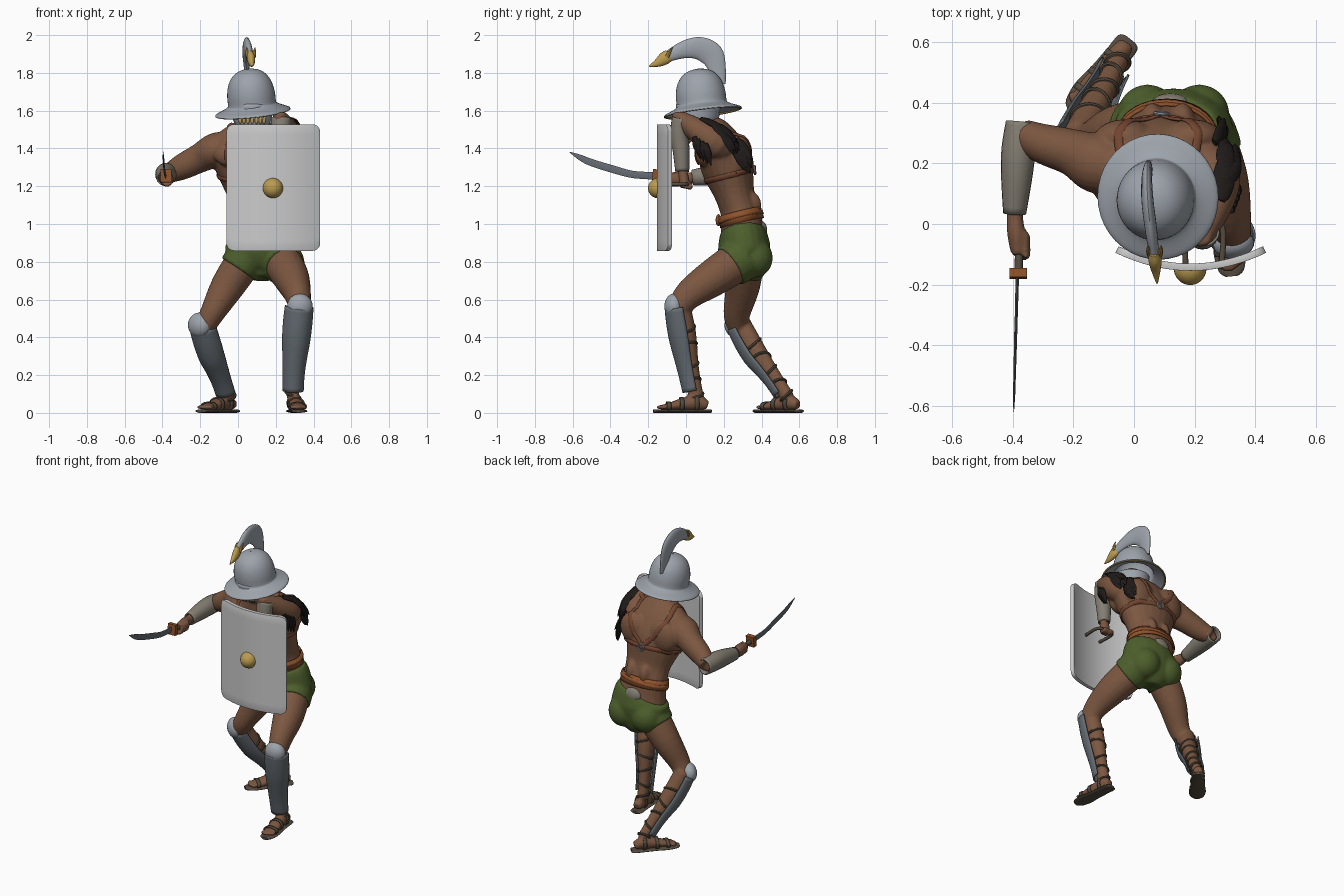
import bpy, math, random
from mathutils import Vector, Matrix
from mathutils.bvhtree import BVHTree

if "Cube" in bpy.data.objects:
    bpy.data.objects.remove(bpy.data.objects["Cube"])
random.seed(4)

def material(name, rgb):
    m = bpy.data.materials.new(name)
    m.diffuse_color = (*rgb, 1)
    m.use_nodes = True
    m.node_tree.nodes["Principled BSDF"].inputs["Base Color"].default_value = m.diffuse_color
    return m

skin = material("skin", (.2, .095, .052))
green = material("green_cloth", (.075, .115, .025))
steel = material("steel", (.34, .37, .41))
dark_steel = material("dark_steel", (.13, .15, .17))
gold = material("gold", (.5, .33, .08))
leather = material("leather", (.27, .085, .025))
strap_brown = material("strap", (.17, .06, .03))
band_grey = material("band", (.09, .07, .05))
fur = material("fur", (.014, .011, .01))
linen = material("linen", (.23, .21, .17))
pale = material("pale", (.66, .66, .66))

def mesh_object(name, verts, faces, mat):
    me = bpy.data.meshes.new(name)
    me.from_pydata(verts, [], faces)
    ob = bpy.data.objects.new(name, me)
    bpy.context.collection.objects.link(ob)
    me.materials.append(mat)
    return ob

def spline(pts, sub):
    """Catmull-Rom resampling of points of any dimension."""
    out, n = [], len(pts)
    for i in range(n - 1):
        a, b, c, d = pts[max(i - 1, 0)], pts[i], pts[i + 1], pts[min(i + 2, n - 1)]
        for k in range(sub):
            t = k / sub
            out.append([.5 * (2*q + (r - p)*t + (2*p - 5*q + 4*r - s)*t*t + (3*q - p - 3*r + s)*t**3)
                        for p, q, r, s in zip(a, b, c, d)])
    return out + [list(pts[-1])]

def loft(name, pts, mat, hint=(1, 0, 0), n=20, sub=4, arc=None, caps=True):
    """Skin elliptical rings (x, y, z, side radius, front radius) along a path."""
    rows, verts, faces = spline(pts, sub), [], []
    P = [Vector(r[:3]) for r in rows]
    for i, r in enumerate(rows):
        t = (P[min(i + 1, len(P) - 1)] - P[max(i - 1, 0)]).normalized()
        h = Vector(hint(P[i]) if callable(hint) else hint)
        s = (h - t * t.dot(h)).normalized()
        f = t.cross(s)
        for k in range(n):
            a = 2*math.pi*k/n if arc is None else math.radians(arc[0] + (arc[1] - arc[0])*k/(n - 1))
            verts.append(P[i] + s*r[3]*math.cos(a) + f*r[4]*math.sin(a))
    for i in range(len(rows) - 1):
        for k in range(n if arc is None else n - 1):
            j = (k + 1) % n
            faces.append((i*n + k, i*n + j, (i + 1)*n + j, (i + 1)*n + k))
    if caps and arc is None:
        faces += [tuple(range(n))[::-1], tuple(range(len(verts) - n, len(verts)))]
    return mesh_object(name, verts, faces, mat)

def ball(name, c, r, mat, rot=(0, 0, 0)):
    bpy.ops.mesh.primitive_uv_sphere_add(segments=24, ring_count=14, location=c, rotation=rot)
    ob = bpy.context.object
    ob.name, ob.scale = name, r
    ob.data.materials.append(mat)
    return ob

def ring(name, c, axis, R, r, mat):
    bpy.ops.mesh.primitive_torus_add(major_radius=R, minor_radius=r, major_segments=32, minor_segments=8,
        location=c, rotation=Vector(axis).to_track_quat('Z', 'Y').to_euler())
    ob = bpy.context.object
    ob.name = name
    ob.data.materials.append(mat)
    return ob

def fuse(name, parts, voxel, smooth):
    """Join overlapping volumes into one smooth skin."""
    bpy.ops.object.select_all(action='DESELECT')
    for p in parts:
        p.select_set(True)
    bpy.context.view_layer.objects.active = parts[0]
    bpy.ops.object.join()
    ob = bpy.context.object
    ob.name = name
    m = ob.modifiers.new("remesh", 'REMESH')
    m.mode, m.voxel_size, m.use_smooth_shade = 'VOXEL', voxel, True
    s = ob.modifiers.new("smooth", 'SMOOTH')
    s.iterations, s.factor = smooth, .5
    return ob

def solid(ob, t):
    m = ob.modifiers.new("solid", 'SOLIDIFY')
    m.thickness, m.offset = t, 0
    return ob

# --- body volumes
torso = [(.13, .31, .84, .18, .12), (.12, .3, .95, .165, .115), (.105, .29, 1.05, .15, .105),
         (.1, .26, 1.15, .155, .105), (.085, .22, 1.29, .2, .135), (.075, .18, 1.4, .23, .125),
         (.075, .14, 1.48, .17, .1), (.075, .1, 1.54, .065, .065), (.075, .08, 1.6, .06, .06)]
thighs = [[(.05, .31, .83, .1, .11), (-.055, .3, .67, .09, .092), (-.135, .27, .53, .066, .072), (-.18, .275, .45, .055, .058)],
          [(.22, .3, .82, .105, .11), (.28, .15, .72, .096, .1), (.315, .02, .63, .072, .08), (.33, -.045, .55, .056, .06)]]
shins = [[(-.185, .285, .48, .053, .055), (-.14, .365, .33, .052, .06), (-.09, .46, .2, .037, .042), (-.05, .54, .08, .034, .038)],
         [(.325, -.035, .58, .053, .055), (.31, -.008, .42, .054, .062), (.295, .025, .23, .038, .045), (.29, .055, .08, .034, .04)]]
facing = [Vector((-.62, -.78, 0)), Vector((.1, -.99, 0))]
hints = [(-f.y, f.x, 0) for f in facing]
heels = [Vector((-.03, .585, 0)), Vector((.295, .105, 0))]

parts = [loft("torso", torso, skin)]
for i in (0, 1):
    parts += [loft("thigh", thighs[i], skin), loft("shin", shins[i], skin, hints[i])]
    h, f, s = heels[i], facing[i], Vector(hints[i])
    foot = [(-.01, .04, .028, .024), (.05, .055, .036, .042), (.13, .045, .04, .032), (.2, .034, .043, .018), (.235, .03, .035, .012)]
    parts.append(loft("foot", [(*(h + f*d + Vector((0, 0, z))), a, b) for d, z, a, b in foot], skin))
    for k in range(5):
        c = h + f*(.252 - .009*abs(k - 1.5)) + s*(.018*(k - 2)) + Vector((0, 0, .03))
        parts.append(ball("toe", c, (.011, .016, .012), skin))
    # sandal: sole, instep bands and shin lacing
    loft("sandal_sole", [(*(h + f*d + Vector((0, 0, .0095))), w, .0095) for d, w in
         ((-.03, .02), (-.015, .04), (.05, .042), (.13, .046), (.2, .053), (.26, .042), (.28, .02))], band_grey)
    for d, z, w, t in ((.05, .052, .039, .045), (.13, .044, .043, .036), (.2, .034, .046, .022)):
        c = h + f*d + Vector((0, 0, z))
        solid(loft("sandal_band", [(*(c - f*.011), w, t), (*(c + f*.011), w, t)], band_grey, s, sub=1, caps=False), .007)
    lace = spline(shins[i], 6)
    for n, k in enumerate((5, 8, 11, 14, 17)):
        p, q = Vector(lace[k][:3]), Vector(lace[k + 1][:3])
        ring("shin_lace", p, (q - p).normalized() + s*(.35 if n % 2 else -.35), lace[k][3] + .004, .008, band_grey)
    # greave shell and knee cup
    gre = [(*(Vector((x, y, z)) + f*.008), a*1.08 + .015, b + .014) for x, y, z, a, b in lace[1:17:3]]
    solid(loft("greave", gre, dark_steel, hints[i], 18, 3, (-12, 192)), .008)
    k = Vector(shins[i][0][:3]) + f*.03 - Vector((0, 0, .015))
    ball("knee_cup", k, (.068, .05, .066), steel, (0, 0, math.atan2(-f.x, f.y)))

# --- arms
parts += [
    loft("upper_arm", [(-.05, .19, 1.4, .08, .09), (-.12, .2, 1.39, .1, .092), (-.2, .235, 1.35, .078, .078),
         (-.3, .265, 1.3, .066, .068), (-.37, .3, 1.265, .048, .05)], skin, (0, 1, 0)),
    loft("forearm", [(-.37, .31, 1.265, .04, .045), (-.385, .18, 1.26, .04, .045), (-.392, .04, 1.245, .027, .03),
         (-.388, -.03, 1.24, .03, .04), (-.383, -.1, 1.235, .022, .034)], skin),
    loft("upper_arm", [(.2, .19, 1.41, .09, .08), (.265, .16, 1.43, .085, .085), (.26, .07, 1.49, .068, .068),
         (.225, -.035, 1.56, .042, .042)], skin),
    loft("forearm", [(.22, -.045, 1.59, .035, .03), (.225, -.035, 1.45, .04, .038), (.225, -.02, 1.3, .028, .026),
         (.228, -.01, 1.23, .034, .028), (.23, -.01, 1.19, .03, .024)], skin)]
for k in range(4):  # fingers curled round the sword grip and shield handle
    y = -.035 - .022*k
    parts.append(loft("finger", [(-.36, y, 1.265, .011, .011), (-.35, y - .006, 1.235, .011, .011),
                                 (-.368, y - .008, 1.208, .011, .011), (-.392, y - .004, 1.21, .01, .01)], skin, (0, 1, 0), 8))
    x = .2 + .02*k
    parts.append(loft("finger", [(x, -.01, 1.2, .01, .01), (x, .022, 1.19, .01, .01), (x, .03, 1.215, .01, .01)], skin, n=8))
# muscle masses and head
for c, r in (((-.03, .1, 1.37), (.1, .05, .07)), ((.18, .1, 1.37), (.1, .05, .07)), ((-.03, .285, 1.36), (.1, .06, .11)),
             ((.19, .285, 1.36), (.1, .06, .11)), ((.06, .3, 1.1), (.05, .1, .09)), ((.16, .3, 1.1), (.05, .1, .09)),
             ((.075, .06, 1.58), (.085, .095, .1))):
    parts.append(ball("muscle", c, r, skin))
body = fuse("body", parts, .0085, 5)

# --- briefs
pelvis = [loft("pelvis", [(.12, .3, .96, .168, .122), (.13, .305, .92, .185, .132), (.13, .31, .86, .198, .138),
                          (.13, .32, .77, .15, .11), (.13, .31, .71, .06, .075)], green)]
pelvis += [ball("seat", (.13 + s*.085, .36, .82), (.1, .1, .105), green) for s in (-1, 1)]
pelvis += [loft("leg_opening", [(*p[:3], p[3] + .012, p[4] + .012) for p in spline(t, 4)[:3]], green) for t in thighs]
fuse("briefs", pelvis, .009, 9)
ball("back_apron_fold", (.12, .4, .965), (.06, .03, .05), linen)

# --- belt and harness
for w, g in ((.03, 0), (.011, .004)):
    solid(loft("belt", [(.11, .29 + .25*w, 1.035 - w, .16 + g, .115 + g), (.108, .29 - .25*w, 1.035 + w, .157 + g, .113 + g)],
               leather, n=36, sub=2, caps=False), .008).rotation_euler = (0, 0, 0)
ball("belt_buckle", (.11, .172, 1.02), (.035, .015, .032), leather)
bpy.context.view_layer.update()
tree = BVHTree.FromObject(body, bpy.context.evaluated_depsgraph_get())
def surface(g):
    return tree.find_nearest(Vector(g))[:2]
def strap(name, guide):
    pts = []
    for g in spline(guide, 5):
        p, nrm = surface(g)
        pts.append((*(p + nrm*.002), .006, .015))
    loft(name, pts, strap_brown, lambda p: surface(p)[1], 8, 2)
strap("chest_band", [(.09 + .19*math.cos(a), .228 + .135*math.sin(a), 1.255 + .035*math.sin(a))
                     for a in [math.pi*k/6 + .3 for k in range(13)]])
for x in (-.06, .22):
    strap("shoulder_strap", [(.09, .42, 1.28), (.09 + (x - .09)*.5, .42, 1.38), (x, .3, 1.5), (x, .16, 1.56),
                             (x, .03, 1.45), (x, .03, 1.28)])
p, nrm = surface((.09, .42, 1.29))
ring("harness_ring", p + nrm*.01, nrm, .022, .006, steel)

# --- arm wrappings
solid(loft("right_sleeve", [(-.372, .335, 1.262, .046, .05), (-.38, .25, 1.265, .052, .055), (-.386, .16, 1.26, .048, .052),
      (-.393, .035, 1.245, .034, .038)], linen, caps=False), .008)
solid(loft("left_sleeve", [(.228, -.025, 1.56, .05, .045), (.225, -.035, 1.48, .048, .045), (.225, -.025, 1.38, .043, .04),
      (.226, -.02, 1.28, .034, .033)], linen, caps=False), .008)

# --- fur mantle over the left shoulder: flat overlapping pointed locks
for i in range(52):
    u, v = random.random(), random.uniform(-1, 1)
    g = Vector((.29 + .05*u, .13 + .2*u + .035*v, 1.57 - .21*u + .035*v))
    p, nrm = surface(g)
    d = Vector((random.uniform(0, .01), random.uniform(.03, .06), -random.uniform(.06, .09)))
    d -= nrm*d.dot(nrm)*.8
    a = p + nrm*.003
    loft("fur_lock", [(*(a - d*.4), .014, .006), (*(a + nrm*.007), .026, .009), (*(a + d*.6 + nrm*.005), .02, .008), (*(a + d), .002, .002)],
         fur, nrm.cross(d), 8, 3)
for k in range(4):
    y = .02 + .025*k
    p, nrm = surface((.36, y, 1.45 - .01*k))
    loft("fur_lock_front", [(*p, .012, .012), (*(p + Vector((.004, .01, -.05))), .012, .02), (*(p + Vector((-.01, .03, -.12))), .002, .002)], fur, n=8)

# --- helmet: revolved dome and brim, tilted forward
tilt = Matrix.Translation((.078, .088, 1.6)) @ Matrix.Rotation(math.radians(7), 4, 'X') @ Matrix.Rotation(math.radians(-6), 4, 'Y')
prof = [(.203, -.012), (.198, -.004), (.16, .012), (.135, .026), (.128, .04), (.127, .09), (.115, .145), (.088, .188), (.05, .212), (.003, .221)]
hel = loft("helmet", [(0, 0, z, r*.97, r*1.01) for r, z in prof], steel, n=40, sub=3, caps=False)
hel.matrix_world = tilt
solid(hel, .007)
rim = ring("brim_trim", (0, 0, 0), (0, 0, 1), .2, .005, gold)
rim.matrix_world = tilt @ Matrix.Translation((0, 0, -.01)) @ Matrix.Diagonal((.97, 1.01, 1, 1))
solid(loft("face_guard", [(.075, .065, 1.625, .105, .115), (.075, .06, 1.56, .1, .11), (.075, .06, 1.525, .085, .1)], steel, caps=False), .007)
for k in range(7):  # gold visor grille
    a = math.radians(-90 + (k - 3)*13)
    ball("visor_stud", (.075 + .1*math.cos(a), .06 + .112*math.sin(a), 1.55), (.009, .008, .02), gold)
solid(loft("visor_edge", [(.075, .058, 1.54, .09, .107), (.075, .058, 1.527, .088, .105)], gold, arc=(215, 325)), .01)

# --- crest: flat curved plume with a gold beak
loft("crest", [(.05, .17, 1.74, .012, .04), (.046, .165, 1.82, .014, .046), (.042, .135, 1.895, .018, .064), (.045, .07, 1.93, .02, .06),
     (.055, -.01, 1.923, .02, .046), (.065, -.09, 1.89, .017, .03)], steel, sub=5)
loft("crest_beak", [(.065, -.09, 1.893, .016, .032), (.069, -.115, 1.876, .022, .034), (.072, -.15, 1.853, .016, .022),
     (.076, -.195, 1.835, .003, .003)], gold)
for s in (-1, 1):
    loft("crest_ear", [(.068 + s*.015, -.1, 1.885, .012, .012), (.068 + s*.02, -.085, 1.915, .008, .008),
                       (.068 + s*.022, -.07, 1.935, .001, .001)], gold, n=8)

# --- shield: curved rounded plate, boss and handle
V, F, cols, rows = [], [], 48, 12
for i in range(cols + 1):
    u = -math.cos(math.pi*i/cols)
    x = .187 + .243*u
    e = max(0, .04 - .243*(1 - abs(u)))
    h = .335 - (.04 - math.sqrt(max(0, .0016 - e*e)))
    for j in range(rows + 1):
        V.append((x, -.142 + .058*u*u, 1.193 + h*(2*j/rows - 1)))
for i in range(cols):
    for j in range(rows):
        a = i*(rows + 1) + j
        F.append((a, a + rows + 1, a + rows + 2, a + 1))
sh = solid(mesh_object("shield", V, F, pale), .024)
b = sh.modifiers.new("bevel", 'BEVEL')
b.width, b.segments, b.angle_limit = .004, 2, math.radians(50)
loft("shield_boss", [(.185, -.145 - .056*math.sin(a), 1.19, .054*math.cos(a), .054*math.cos(a))
                     for a in [math.pi*k/13 for k in range(7)]], gold, n=28, sub=3)
loft("shield_handle", [(.17, -.13, 1.21, .01, .01), (.17, -.01, 1.21, .01, .01), (.23, .006, 1.21, .01, .01),
     (.29, -.01, 1.21, .01, .01), (.29, -.12, 1.21, .01, .01)], band_grey, (0, 0, 1), 10)

# --- curved sword
loft("sword_blade", [(-.384, -.16, 1.255, .006, .02), (-.387, -.28, 1.262, .005, .019), (-.39, -.38, 1.288, .005, .02),
     (-.393, -.5, 1.325, .004, .019), (-.395, -.56, 1.352, .004, .015), (-.396, -.618, 1.382, .001, .001)], dark_steel, n=4, sub=5)
loft("sword_grip", [(-.375, -.02, 1.238, .018, .02), (-.378, -.09, 1.243, .014, .016), (-.381, -.165, 1.253, .014, .016)], band_grey, n=12)
ball("sword_pommel", (-.373, -.025, 1.238), (.019, .014, .02), leather)
bpy.ops.mesh.primitive_cube_add(size=1, location=(-.381, -.163, 1.255), rotation=(-.1, 0, 0))
guard = bpy.context.object
guard.name, guard.scale = "sword_guard", (.058, .03, .07)
guard.data.materials.append(leather)

# --- shading
bpy.ops.object.select_all(action='SELECT')
bpy.context.view_layer.objects.active = body
bpy.ops.object.shade_smooth_by_angle(angle=math.radians(42))
